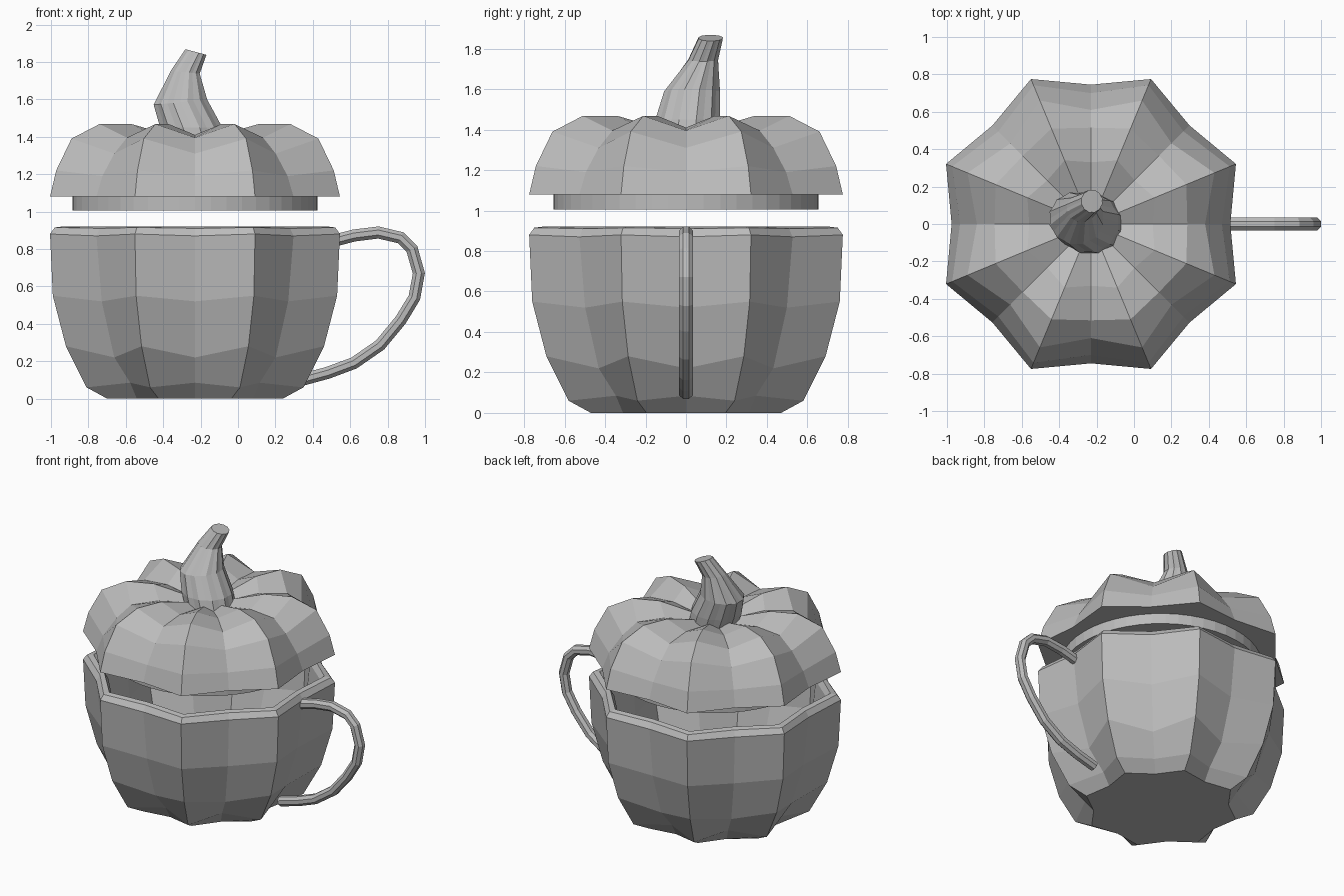
import bpy, bmesh, math
from mathutils import Vector

if "Cube" in bpy.data.objects:
    bpy.data.objects.remove(bpy.data.objects["Cube"])

CX = -0.23                      # axis of the pumpkin
TIP = 1 / math.cos(math.pi / 8)  # widths are read across the lobe tips

grey = bpy.data.materials.new("plain_grey")
grey.diffuse_color = (0.5, 0.5, 0.5, 1)
grey.use_nodes = True
grey.node_tree.nodes["Principled BSDF"].inputs["Base Color"].default_value = grey.diffuse_color


def loft(name, rings, cap_start=True, cap_end=True):
    """Skin a list of closed rings of points."""
    bm = bmesh.new()
    vr = [[bm.verts.new(p) for p in ring] for ring in rings]
    n = len(vr[0])
    for a, b in zip(vr, vr[1:]):
        for i in range(n):
            j = (i + 1) % n
            bm.faces.new((a[i], a[j], b[j], b[i]))
    if cap_start:
        bm.faces.new(vr[0][::-1])
    if cap_end:
        bm.faces.new(vr[-1])
    bmesh.ops.recalc_face_normals(bm, faces=bm.faces)
    me = bpy.data.meshes.new(name)
    bm.to_mesh(me)
    bm.free()
    me.materials.append(grey)
    ob = bpy.data.objects.new(name, me)
    bpy.context.collection.objects.link(ob)
    return ob


def lobed(tip_w, tip_z, val_r, val_z):
    """Eight-lobed ring: tips between the axes, valleys on them."""
    pts = []
    for i in range(16):
        a = i * math.pi / 8
        r, z = (tip_w * TIP, tip_z) if i % 2 else (val_r, val_z)
        pts.append((CX + r * math.cos(a), r * math.sin(a), z))
    return pts


# Cup: up the outside, over the rim, down the inside
cup = [(0.47, 0, 0.44, 0), (0.58, 0.06, 0.49, 0.085), (0.69, 0.28, 0.61, 0.22),
       (0.76, 0.55, 0.705, 0.52), (0.775, 0.88, 0.745, 0.87),
       (0.75, 0.915, 0.72, 0.91), (0.71, 0.92, 0.69, 0.92),
       (0.69, 0.88, 0.665, 0.88), (0.675, 0.55, 0.63, 0.52),
       (0.61, 0.30, 0.54, 0.25), (0.48, 0.10, 0.43, 0.10)]
loft("cup", [lobed(*c) for c in cup])

# Lid
lid = [(0.775, 1.08, 0.745, 1.08), (0.742, 1.22, 0.70, 1.19),
       (0.66, 1.39, 0.61, 1.31), (0.51, 1.468, 0.515, 1.395),
       (0.34, 1.468, 0.33, 1.41), (0.14, 1.41, 0.15, 1.38)]
loft("lid", [lobed(*c) for c in lid])

# Round collar under the lid
loft("lid_collar", [[(CX + 0.655 * math.cos(i * math.pi / 24),
                      0.655 * math.sin(i * math.pi / 24), z) for i in range(48)]
                    for z in (1.005, 1.09)])

# Bent, lightly ribbed stem: centre, x radius, y radius, tilt
stem = [((-0.22, 0.0, 1.36), 0.165, 0.165, 0),
        ((-0.25, 0.008, 1.45), 0.172, 0.165, 0),
        ((-0.308, 0.03, 1.585), 0.148, 0.143, 0.1),
        ((-0.282, 0.085, 1.745), 0.080, 0.076, -0.1),
        ((-0.225, 0.122, 1.853), 0.058, 0.062, -0.27)]
rings = []
for (x, y, z), rx, ry, tilt in stem:
    ring = []
    for i in range(24):
        a = i * math.pi / 12
        k = 1.0 if i % 2 else 0.95
        dx = rx * k * math.cos(a)
        ring.append((x + dx, y + ry * k * math.sin(a), z + dx * tilt))
    rings.append(ring)
loft("stem", rings)

# Handle: octagonal tube swept along a path in the xz plane
path = [Vector((x, 0, z)) for x, z in (
    (0.46, 0.83), (0.62, 0.872), (0.75, 0.888), (0.87, 0.86), (0.93, 0.80),
    (0.967, 0.67), (0.943, 0.54), (0.87, 0.42), (0.76, 0.287), (0.62, 0.19),
    (0.48, 0.138), (0.34, 0.10))]
rings = []
for i, p in enumerate(path):
    t = (path[min(i + 1, len(path) - 1)] - path[max(i - 1, 0)]).normalized()
    side = Vector((-t.z, 0, t.x))
    rings.append([p + side * 0.035 * math.cos(a) + Vector((0, 0.037 * math.sin(a), 0))
                  for a in ((k + 0.5) * math.pi / 4 for k in range(8))])
loft("handle", rings)
